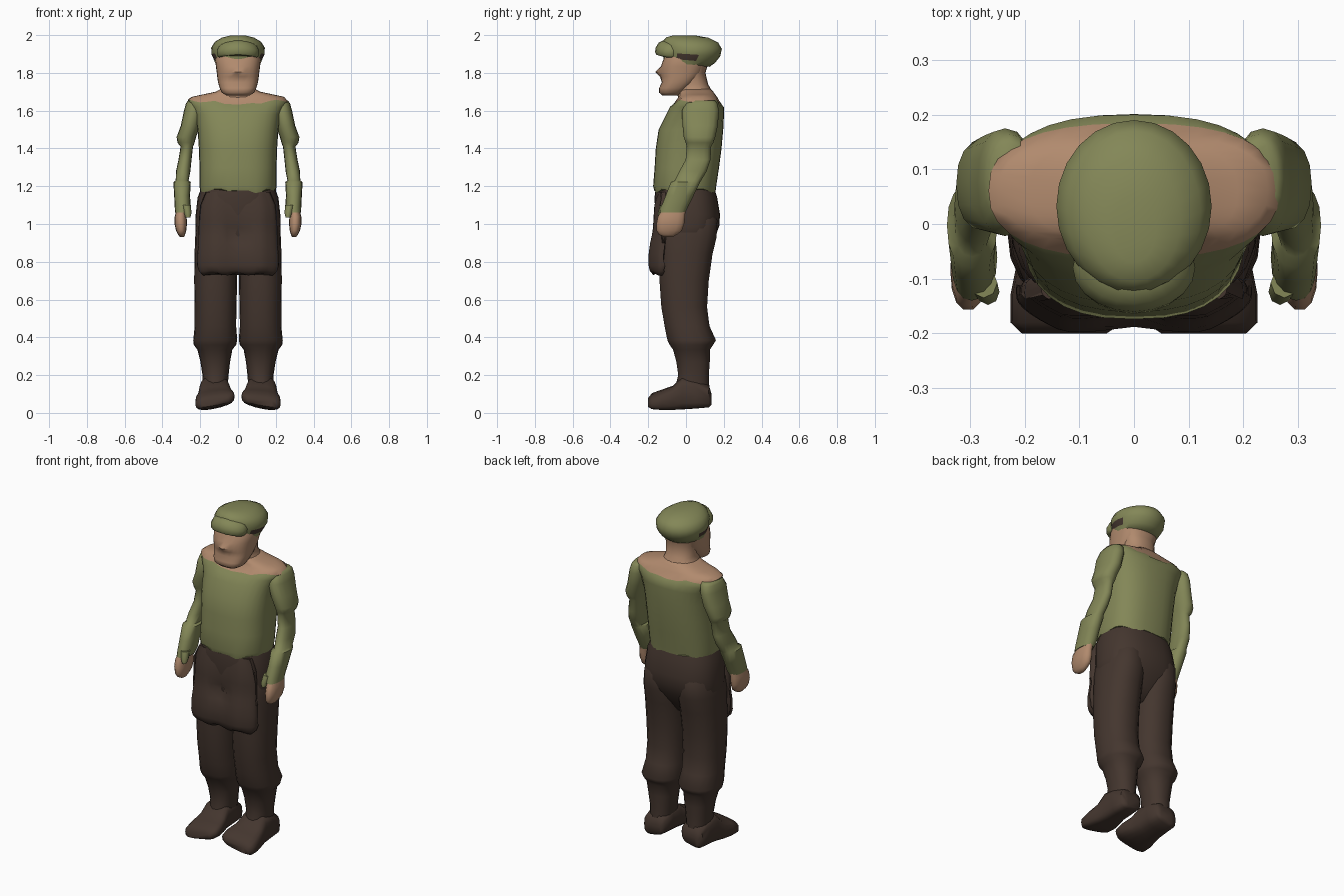
import bpy, bmesh, math


def material(name, rgb):
    m = bpy.data.materials.new(name)
    m.diffuse_color = (*rgb, 1)
    return m


GREEN = material("olive cloth", (0.228, 0.242, 0.096))
SKIN = material("skin", (0.44, 0.255, 0.155))
BROWN = material("dark brown cloth", (0.058, 0.037, 0.028))


def loft(name, rings, mats, axis="z", n=20, p=2.3, side=1, warp=None, rule=None, angle=55):
    """Skin rings (t, a0, a1, b0, b1): t runs along the axis, a is x, b is the other axis."""
    bm = bmesh.new()
    rows = []
    for t, a0, a1, b0, b1 in rings:
        row = []
        for i in range(n):
            w = 2 * math.pi * i / n
            c, s = math.cos(w), math.sin(w)
            a = (a0 + a1) / 2 + (a1 - a0) / 2 * math.copysign(abs(c) ** (2 / p), c)
            b = (b0 + b1) / 2 + (b1 - b0) / 2 * math.copysign(abs(s) ** (2 / p), s)
            co = (a, b, t) if axis == "z" else (a, t, b)
            if warp:
                co = warp(*co)
            row.append(bm.verts.new((co[0] * side, co[1], co[2])))
        rows.append(row)
    for r, q in zip(rows, rows[1:]):
        for i in range(n):
            j = (i + 1) % n
            bm.faces.new((r[i], r[j], q[j], q[i]))
    bm.faces.new(rows[0])
    bm.faces.new(rows[-1])
    bmesh.ops.recalc_face_normals(bm, faces=bm.faces)
    if rule:
        for f in bm.faces:
            f.material_index = rule(f.calc_center_median())
    me = bpy.data.meshes.new(name)
    bm.to_mesh(me)
    bm.free()
    for m in mats:
        me.materials.append(m)
    ob = bpy.data.objects.new(name, me)
    bpy.context.collection.objects.link(ob)
    bpy.ops.object.select_all(action="DESELECT")
    ob.select_set(True)
    bpy.context.view_layer.objects.active = ob
    bpy.ops.object.shade_smooth_by_angle(angle=math.radians(angle))
    return ob


def sym(rows):
    """Rings centred on x = 0, given as (t, half width, b0, b1)."""
    return [(t, -r, r, b0, b1) for t, r, b0, b1 in rows]


# Shirt with bare shoulders and a ragged hem
def ragged(x, y, z):
    if z < 1.18:
        z += 0.008 * math.sin(x * 45) + 0.005 * math.sin(y * 60 + x * 20)
    elif 1.64 < z < 1.66:
        z += 0.007 * math.sin(x * 40) - 0.02 * math.exp(-(x / 0.12) ** 2)
    return x, y, z


loft("shirt", sym([(1.175, 0.2, -0.168, 0.157), (1.2, 0.204, -0.174, 0.16), (1.3, 0.204, -0.166, 0.175),
                   (1.4, 0.207, -0.16, 0.188), (1.5, 0.214, -0.145, 0.197), (1.58, 0.228, -0.105, 0.201),
                   (1.62, 0.25, -0.085, 0.2), (1.652, 0.266, -0.062, 0.184), (1.673, 0.245, -0.04, 0.165),
                   (1.685, 0.19, -0.036, 0.155), (1.7, 0.12, -0.04, 0.145), (1.715, 0.09, -0.04, 0.13)]),
     [GREEN, SKIN], n=32, p=2.5, warp=ragged, rule=lambda c: int(c.z > 1.652))

# Neck and head
loft("neck", sym([(1.665, 0.14, -0.04, 0.155), (1.7, 0.1, -0.05, 0.14), (1.74, 0.088, -0.05, 0.117),
                  (1.8, 0.096, -0.04, 0.103), (1.85, 0.108, -0.03, 0.118)]), [SKIN])


# The middle of the face swells forward into the nose
def nose(x, y, z):
    if y < -0.1:
        y -= 0.028 * math.exp(-(x / 0.035) ** 2 - ((z - 1.805) / 0.02) ** 2)
    return x, y, z


loft("head", sym([(1.68, 0.06, -0.125, -0.04), (1.695, 0.085, -0.142, -0.01), (1.72, 0.097, -0.142, 0.02),
                  (1.75, 0.106, -0.128, 0.05), (1.78, 0.11, -0.132, 0.08), (1.805, 0.113, -0.134, 0.098),
                  (1.835, 0.117, -0.13, 0.11), (1.87, 0.121, -0.12, 0.125), (1.91, 0.11, -0.1, 0.12)]),
     [SKIN], n=28, p=2.6, warp=nose)

# Flat cap with a worn patch over each ear, and its short steep brim
loft("cap", sym([(1.845, 0.118, -0.115, 0.125), (1.868, 0.126, -0.12, 0.155), (1.9, 0.14, -0.122, 0.181),
                 (1.935, 0.142, -0.125, 0.19), (1.965, 0.122, -0.125, 0.17), (1.987, 0.085, -0.105, 0.12),
                 (1.998, 0.04, -0.07, 0.05)]),
     [GREEN, BROWN], n=24, p=2, warp=lambda x, y, z: (x, y, z - 0.1 * y * (2 - z) / 0.15),
     rule=lambda c: int(1.862 < c.z < 1.905 and -0.04 < c.y < 0.06 and abs(c.x) > 0.1))
loft("cap_brim", sym([(1.897, 0.1, -0.158, 0.0), (1.91, 0.108, -0.164, 0.0), (1.935, 0.112, -0.16, 0.0),
                      (1.96, 0.1, -0.145, 0.0), (1.972, 0.07, -0.12, 0.0)]),
     [GREEN], p=2, warp=lambda x, y, z: (x, y, z - 1.6 * x * x))

# Trousers seat
loft("trousers_seat", sym([(1.19, 0.195, -0.16, 0.15), (1.14, 0.214, -0.167, 0.165), (1.05, 0.224, -0.162, 0.18),
                           (0.99, 0.226, -0.155, 0.176), (0.93, 0.222, -0.14, 0.155), (0.86, 0.17, -0.12, 0.11),
                           (0.79, 0.11, -0.09, 0.06)]),
     [BROWN], n=28, p=2.5)


# Front pouch, puffed at each side and pinched at the centre
def pucker(x, y, z):
    if y < -0.14:
        y += 0.035 * math.exp(-(x / 0.03) ** 2 - ((z - 0.94) / 0.04) ** 2)
        y += 0.012 * math.exp(-(x / 0.06) ** 2)
        y += 0.03 * max(0, abs(x) - 0.13) / 0.08
    if z < 0.75:
        z += 0.008 * math.cos(x * 50)
    return x, y, z


loft("front_pouch", sym([(1.17, 0.17, -0.15, -0.08), (1.1, 0.2, -0.17, -0.08), (1.02, 0.207, -0.175, -0.08),
                         (0.98, 0.208, -0.177, -0.08), (0.94, 0.209, -0.183, -0.08), (0.9, 0.21, -0.192, -0.09),
                         (0.84, 0.215, -0.2, -0.1), (0.78, 0.216, -0.2, -0.11), (0.75, 0.207, -0.193, -0.12),
                         (0.735, 0.185, -0.175, -0.13)]),
     [BROWN], n=48, p=3.2, warp=pucker)


# Boots roll outward, so their soles slope down to the outside
def roll(x, y, z):
    return x, y, max(0, z - 0.23 * (x - 0.12) * max(0, 1 - z / 0.2))


for label, s in (("left", 1), ("right", -1)):
    # Sleeve: puffed upper arm, slim elbow, flared cuff
    loft(label + "_sleeve", [
        (1.655, 0.19, 0.262, 0.02, 0.15), (1.64, 0.185, 0.275, 0.0, 0.165), (1.6, 0.185, 0.286, -0.022, 0.175),
        (1.52, 0.2, 0.303, -0.018, 0.168), (1.46, 0.222, 0.325, -0.012, 0.155), (1.43, 0.23, 0.32, -0.002, 0.145),
        (1.41, 0.238, 0.304, 0.004, 0.133), (1.34, 0.246, 0.315, -0.002, 0.13), (1.28, 0.252, 0.328, -0.035, 0.11),
        (1.23, 0.262, 0.33, -0.06, 0.08), (1.222, 0.25, 0.342, -0.08, 0.075), (1.15, 0.254, 0.338, -0.108, 0.04),
        (1.09, 0.25, 0.335, -0.132, 0.01), (1.06, 0.26, 0.333, -0.14, -0.004)],
        [GREEN], n=16, side=s)
    # Hand with the sleeve running over the thumb
    loft(label + "_hand", [
        (1.08, 0.272, 0.325, -0.125, 0.0), (1.04, 0.272, 0.335, -0.15, -0.004), (1.0, 0.27, 0.336, -0.158, -0.008),
        (0.965, 0.274, 0.328, -0.157, -0.02), (0.945, 0.28, 0.318, -0.145, -0.045), (0.932, 0.285, 0.308, -0.12, -0.07)],
        [SKIN], n=14, side=s)
    loft(label + "_thumb", [
        (1.1, 0.25, 0.3, -0.135, -0.08), (1.06, 0.246, 0.288, -0.148, -0.1), (1.035, 0.252, 0.278, -0.147, -0.115)],
        [GREEN], n=8, p=2, side=s)
    # Trouser leg, baggy above the boot top
    loft(label + "_leg", [
        (1.08, 0.05, 0.18, -0.11, 0.13), (1.02, 0.015, 0.215, -0.14, 0.168), (0.93, 0.0, 0.227, -0.148, 0.164),
        (0.84, 0.002, 0.23, -0.143, 0.142), (0.7, 0.005, 0.232, -0.142, 0.122), (0.56, 0.008, 0.229, -0.132, 0.113),
        (0.46, 0.01, 0.229, -0.115, 0.126), (0.385, 0.004, 0.237, -0.1, 0.16), (0.36, 0.01, 0.234, -0.088, 0.145),
        (0.335, 0.03, 0.215, -0.07, 0.128), (0.27, 0.042, 0.199, -0.052, 0.127), (0.2, 0.05, 0.188, -0.042, 0.122),
        (0.13, 0.055, 0.185, -0.06, 0.125)],
        [BROWN], n=18, side=s)
    # Boot foot
    loft(label + "_boot", [
        (0.135, 0.075, 0.17, 0.045, 0.1), (0.12, 0.055, 0.195, 0.034, 0.15), (0.05, 0.048, 0.2, 0.028, 0.18),
        (-0.02, 0.045, 0.205, 0.024, 0.19), (-0.07, 0.032, 0.214, 0.023, 0.142), (-0.13, 0.018, 0.226, 0.025, 0.12),
        (-0.18, 0.02, 0.226, 0.03, 0.1), (-0.2, 0.05, 0.205, 0.04, 0.075)],
        [BROWN], axis="y", n=18, p=3.2, side=s, warp=roll)
